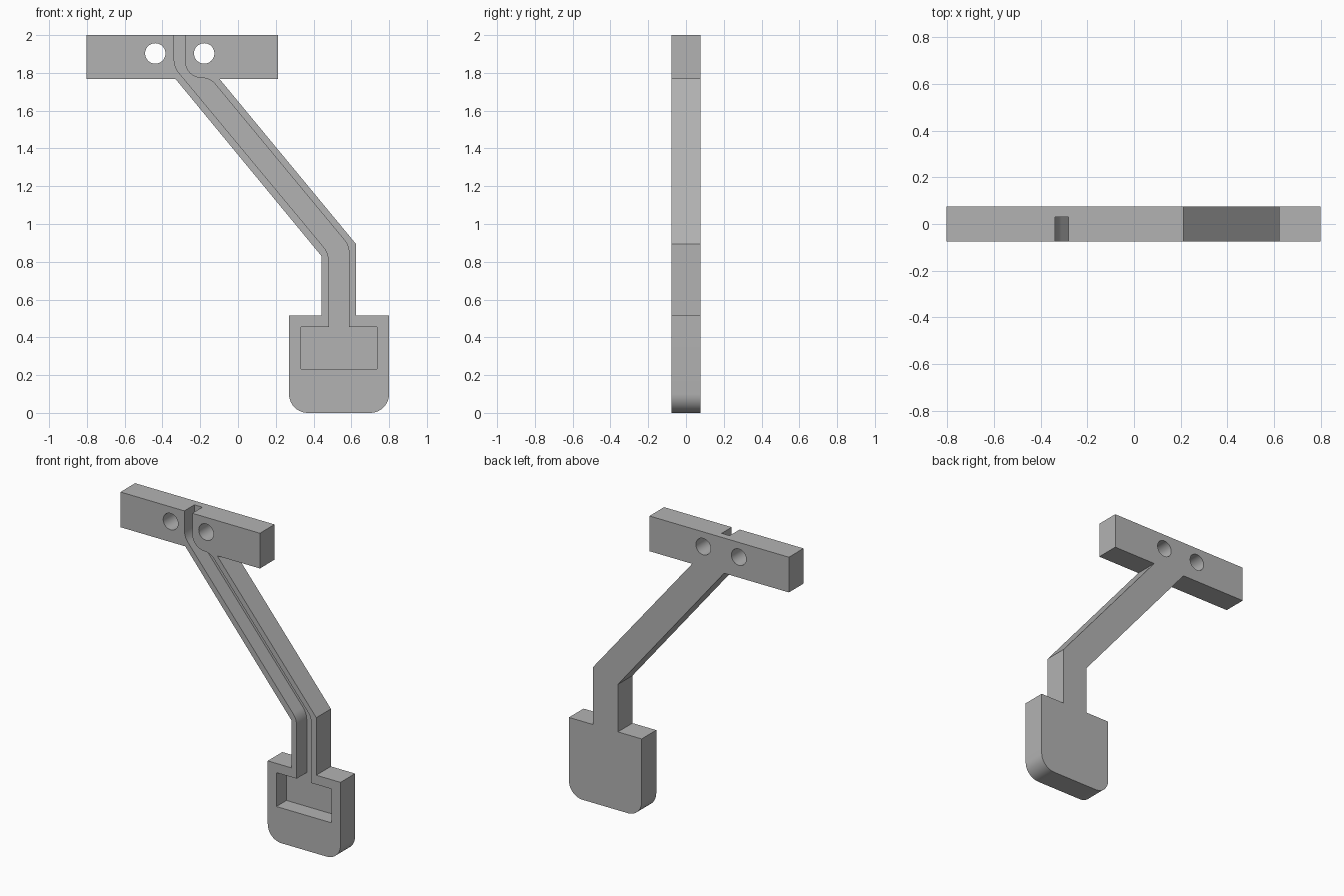
import bpy
import bmesh
import math
from mathutils import Vector

HALF = 0.076          # half the thickness of the bracket
FLOOR = 0.029         # y of the channel floor

old = bpy.data.objects.get("Cube")
if old:
    bpy.data.objects.remove(old, do_unlink=True)

grey = bpy.data.materials.new("plain grey")
grey.use_nodes = True
colour = (0.45, 0.45, 0.45, 1)
grey.diffuse_color = colour
grey.node_tree.nodes["Principled BSDF"].inputs["Base Color"].default_value = colour


def rounded(corners, steps=10):
    """Outline from (x, z) or (x, z, radius) corners, with true arc fillets."""
    pts = []
    for i, c in enumerate(corners):
        p = Vector(c[:2])
        if len(c) == 2:
            pts.append(p)
            continue
        a = (Vector(corners[i - 1][:2]) - p).normalized()
        b = (Vector(corners[(i + 1) % len(corners)][:2]) - p).normalized()
        half = a.angle(b) / 2
        centre = p + (a + b).normalized() * c[2] / math.sin(half)
        start = p + a * c[2] / math.tan(half) - centre
        end = p + b * c[2] / math.tan(half) - centre
        sweep = math.pi - 2 * half
        for k in range(steps + 1):
            t = k / steps
            pts.append(centre + (start * math.sin((1 - t) * sweep)
                                 + end * math.sin(t * sweep)) / math.sin(sweep))
    return pts


def prism(name, outline, y0, y1):
    """Extrude an x-z outline along y."""
    bm = bmesh.new()
    face = bm.faces.new([bm.verts.new((p[0], y0, p[1])) for p in outline])
    ext = bmesh.ops.extrude_face_region(bm, geom=[face])
    moved = [g for g in ext["geom"] if isinstance(g, bmesh.types.BMVert)]
    bmesh.ops.translate(bm, verts=moved, vec=(0, y1 - y0, 0))
    bmesh.ops.recalc_face_normals(bm, faces=bm.faces)
    mesh = bpy.data.meshes.new(name)
    bm.to_mesh(mesh)
    bm.free()
    mesh.materials.append(grey)
    obj = bpy.data.objects.new(name, mesh)
    bpy.context.collection.objects.link(obj)
    return obj


def cut(target, cutter):
    bpy.context.view_layer.objects.active = target
    mod = target.modifiers.new("cut", "BOOLEAN")
    mod.operation = "DIFFERENCE"
    mod.solver = "EXACT"
    mod.object = cutter
    bpy.ops.object.modifier_apply(modifier=mod.name)
    bpy.data.objects.remove(cutter, do_unlink=True)


# One-piece body: top bar, slanted arm and rounded pad
body = prism("bracket_body", rounded([
    (-0.803, 2.0), (0.213, 2.0), (0.213, 1.768), (-0.098, 1.768),
    (0.624, 0.895), (0.624, 0.516), (0.8, 0.516),
    (0.8, 0, 0.1), (0.27, 0, 0.1), (0.27, 0.516),
    (0.443, 0.516), (0.443, 0.829), (-0.331, 1.768), (-0.803, 1.768),
]), -HALF, HALF)

# Channel along the arm, opening into the rectangular pocket
cut(body, prism("channel_cutter", rounded([
    (-0.28, 2.1), (-0.28, 1.773, 0.088), (-0.148, 1.773, 0.09),
    (0.587, 0.886, 0.1), (0.587, 0.455), (0.735, 0.455), (0.735, 0.232),
    (0.333, 0.232), (0.333, 0.455), (0.481, 0.455), (0.481, 0.845, 0.12),
    (-0.338, 1.831, 0.12), (-0.338, 2.1),
]), -0.2, FLOOR))

# Two bolt holes through the bar
for x in (-0.438, -0.179):
    ring = [(x + 0.054 * math.cos(math.tau * k / 48),
             1.903 + 0.054 * math.sin(math.tau * k / 48)) for k in range(48)]
    cut(body, prism("hole_cutter", ring, -0.2, 0.2))

bpy.ops.object.select_all(action="DESELECT")
body.select_set(True)
bpy.context.view_layer.objects.active = body
bpy.ops.object.shade_smooth_by_angle(angle=math.radians(30))
